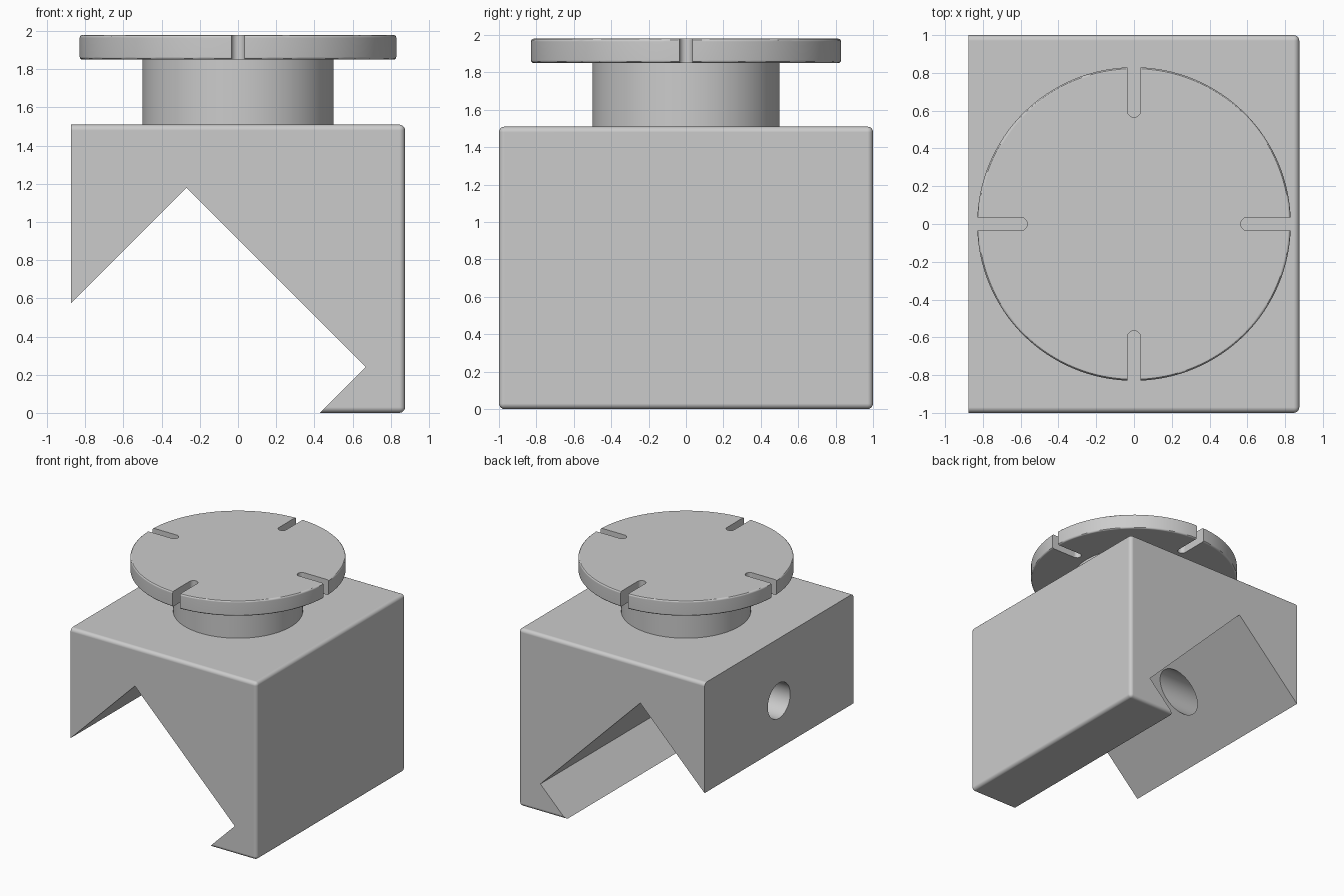
import bpy, bmesh
from math import pi, sin, cos

cube = bpy.data.objects.get("Cube")
if cube:
    bpy.data.objects.remove(cube, do_unlink=True)

grey = bpy.data.materials.new("plain grey")
grey.use_nodes = True
COLOR = (0.6, 0.6, 0.6, 1)
grey.diffuse_color = COLOR
grey.node_tree.nodes["Principled BSDF"].inputs["Base Color"].default_value = COLOR


def add_object(name, bm):
    bmesh.ops.recalc_face_normals(bm, faces=bm.faces)
    mesh = bpy.data.meshes.new(name)
    bm.to_mesh(mesh)
    bm.free()
    mesh.materials.append(grey)
    obj = bpy.data.objects.new(name, mesh)
    bpy.context.collection.objects.link(obj)
    return obj


def prism(name, outline, depth):
    """Extrude a closed 3D outline along a vector."""
    bm = bmesh.new()
    face = bm.faces.new([bm.verts.new(p) for p in outline])
    new = bmesh.ops.extrude_face_region(bm, geom=[face])["geom"]
    moved = [v for v in new if isinstance(v, bmesh.types.BMVert)]
    bmesh.ops.translate(bm, verts=moved, vec=depth)
    return add_object(name, bm)


def disc(name, radius, bottom, top, bevel=0.0):
    """Upright cylinder with optionally rounded rims."""
    steps = 128
    outline = [(radius * cos(2 * pi * i / steps), radius * sin(2 * pi * i / steps), bottom)
               for i in range(steps)]
    obj = prism(name, outline, (0, 0, top - bottom))
    if bevel:
        bm = bmesh.new()
        bm.from_mesh(obj.data)
        rims = [e for e in bm.edges if abs(e.verts[0].co.z - e.verts[1].co.z) < 1e-5]
        bmesh.ops.bevel(bm, geom=rims, offset=bevel, segments=3, profile=0.5, affect='EDGES')
        bm.to_mesh(obj.data)
        bm.free()
    return obj


def cut(target, cutter):
    """Subtract the cutter, then discard it."""
    cutter.hide_render = True
    mod = target.modifiers.new("cut", 'BOOLEAN')
    mod.operation, mod.solver, mod.object = 'DIFFERENCE', 'EXACT', cutter
    bpy.context.view_layer.objects.active = target
    bpy.ops.object.modifier_apply(modifier=mod.name)
    bpy.data.objects.remove(cutter, do_unlink=True)


def finish(obj):
    bpy.ops.object.select_all(action='DESELECT')
    obj.select_set(True)
    bpy.context.view_layer.objects.active = obj
    bpy.ops.object.shade_smooth_by_angle(angle=pi / 6)
    obj.modifiers.new("even shading", 'WEIGHTED_NORMAL').keep_sharp = True


# Block: rounded on every edge except around the flat -x side
W, H = 0.875, 1.51
bm = bmesh.new()
bmesh.ops.create_cube(bm, size=1)
for v in bm.verts:
    v.co = (v.co.x * 2 * W, v.co.y * 2, (v.co.z + 0.5) * H)
edges = [e for e in bm.edges if max(v.co.x for v in e.verts) > 0]
bmesh.ops.bevel(bm, geom=edges, offset=0.03, segments=5, profile=0.5, affect='EDGES')
block = add_object("block", bm)

# Square notch turned by 45 degrees, running front to back
apex_x, apex_z, side = -0.27, 1.18, 0.94
notch = [(apex_x, -1.2, apex_z), (apex_x + side, -1.2, apex_z - side),
         (apex_x + side - 1.5, -1.2, apex_z - side - 1.5),
         (apex_x - 1.5, -1.2, apex_z - 1.5)]
cut(block, prism("notch_cutter", notch, (0, 2.4, 0)))

# Round hole through the -x wall
hole = [(-1, 0.15 * cos(pi * i / 32), 0.98 + 0.15 * sin(pi * i / 32)) for i in range(64)]
cut(block, prism("hole_cutter", hole, (0.7, 0, 0)))
finish(block)

# Neck
neck = disc("neck", 0.5, H - 0.02, 1.86)
finish(neck)

# Cap with four round-ended slots
cap = disc("cap", 0.83, 1.85, 1.98, 0.015)
HALF, END = 0.035, 0.6
slot = [(1, HALF), (1, -HALF)]
slot += [(END - HALF * sin(pi * i / 12), -HALF * cos(pi * i / 12)) for i in range(13)]
for k in range(4):
    c, s = cos(k * pi / 2), sin(k * pi / 2)
    outline = [(x * c - y * s, x * s + y * c, 1.8) for x, y in slot]
    cut(cap, prism("slot_cutter", outline, (0, 0, 0.3)))
finish(cap)
